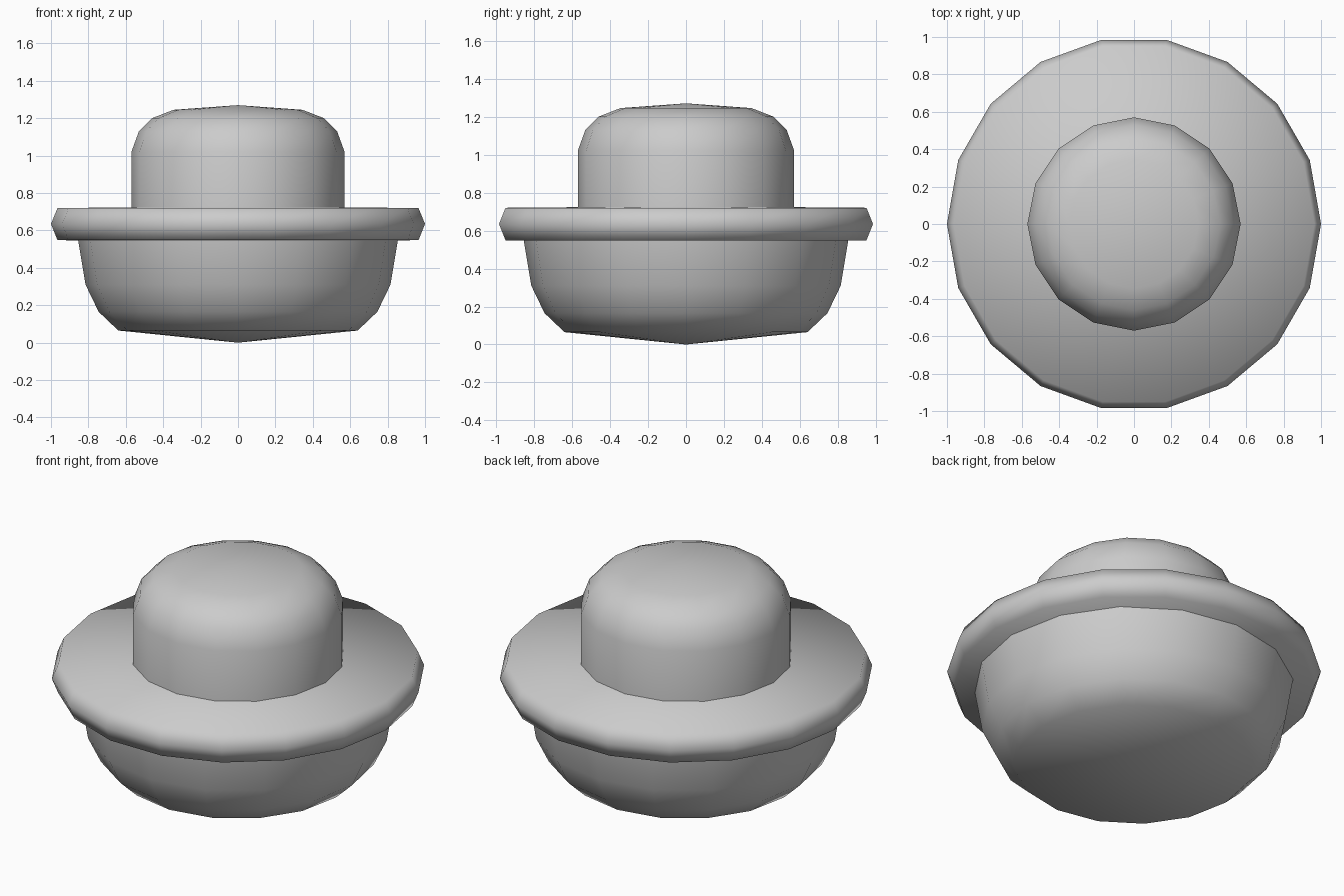
import bpy
import bmesh
from math import cos, sin, tau

cube = bpy.data.objects.get("Cube")
if cube:
    bpy.data.objects.remove(cube)

GREY = (0.6, 0.6, 0.6, 1.0)
grey = bpy.data.materials.new("plain grey")
grey.use_nodes = True
grey.diffuse_color = GREY
grey.node_tree.nodes["Principled BSDF"].inputs["Base Color"].default_value = GREY


def lathe(name, profile, sides):
    """Turn a bottom-to-top (radius, z) profile; zero radius makes a pole, other ends get a sharp cap."""
    bm = bmesh.new()
    rings = []
    for r, z in profile:
        count = sides if r else 1
        rings.append([bm.verts.new((r * cos(tau * i / sides), r * sin(tau * i / sides), z))
                      for i in range(count)])
    for low, high in zip(rings, rings[1:]):
        for i in range(sides):
            j = (i + 1) % sides
            corners = [low[i % len(low)], low[j % len(low)], high[j % len(high)], high[i % len(high)]]
            bm.faces.new(list(dict.fromkeys(corners)))
    for ring in (rings[0], rings[-1]):
        if len(ring) > 1:
            cap = bm.faces.new(ring)
            for edge in cap.edges:
                edge.smooth = False
    for face in bm.faces:
        face.smooth = True
    bmesh.ops.recalc_face_normals(bm, faces=bm.faces)
    mesh = bpy.data.meshes.new(name)
    bm.to_mesh(mesh)
    bm.free()
    mesh.materials.append(grey)
    obj = bpy.data.objects.new(name, mesh)
    bpy.context.collection.objects.link(obj)
    return obj


# Rounded bowl underneath, its rim hidden inside the brim
lathe("lower_bowl", [(0, 0), (0.64, 0.065), (0.745, 0.165), (0.815, 0.31), (0.855, 0.55), (0.86, 0.62)], 16)

# Wide disc with a bevelled edge
lathe("brim", [(0, 0.54), (0.965, 0.548), (1, 0.635), (0.965, 0.72), (0, 0.728)], 18)

# Domed crown rising from the brim
lathe("crown_dome", [(0.57, 0.65), (0.57, 1.02), (0.53, 1.13), (0.46, 1.2), (0.345, 1.245), (0, 1.27)], 16)
